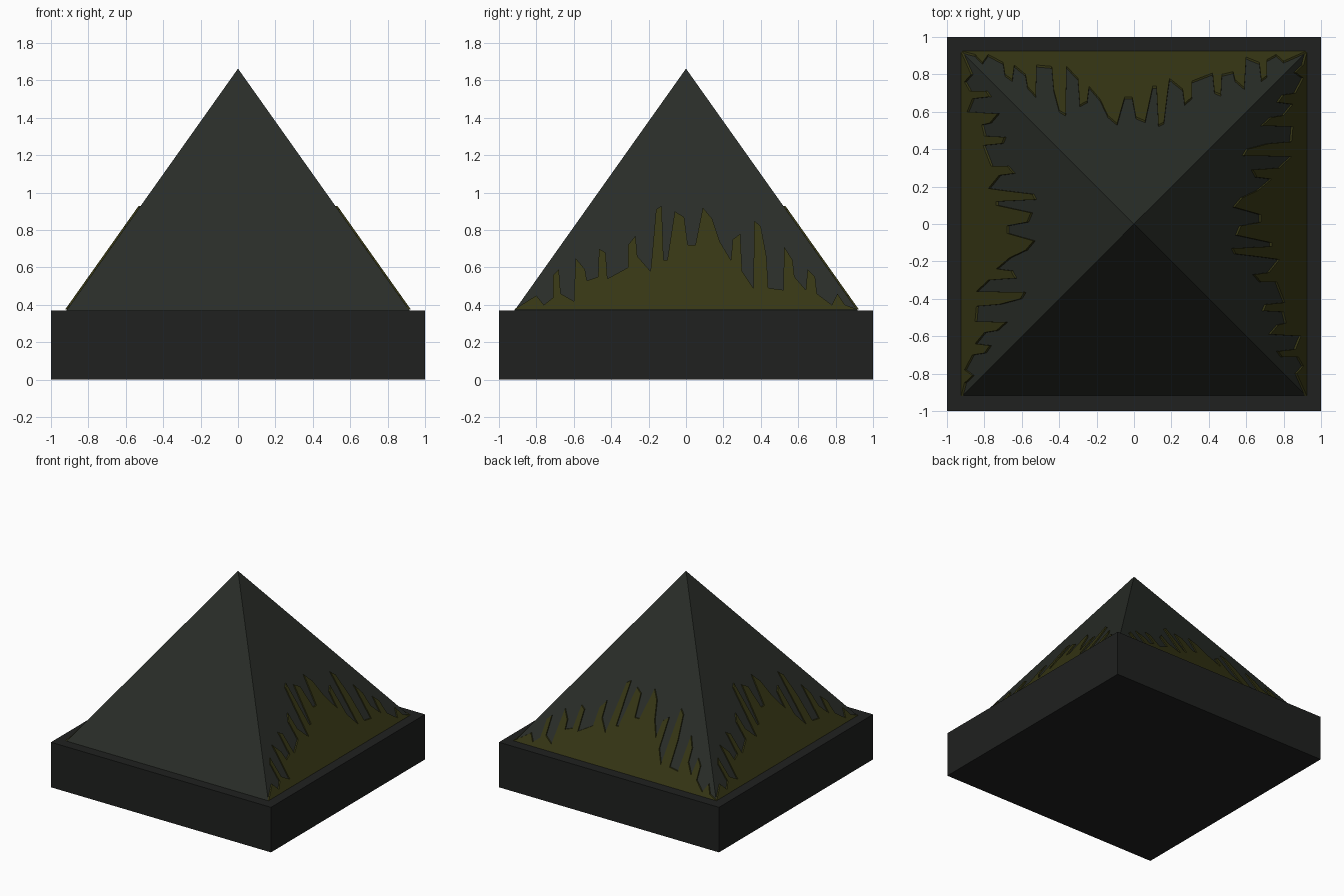
import bpy, bmesh, math
from mathutils import Matrix

if "Cube" in bpy.data.objects:
    bpy.data.objects.remove(bpy.data.objects["Cube"])

BASE_H, APEX, HALF = 0.37, 1.663, 0.917


def material(name, rgb):
    m = bpy.data.materials.new(name)
    m.diffuse_color = (*rgb, 1)
    m.use_nodes = True
    m.node_tree.nodes["Principled BSDF"].inputs["Base Color"].default_value = m.diffuse_color
    return m


def add_object(name, bm, mat):
    bmesh.ops.recalc_face_normals(bm, faces=bm.faces[:])
    mesh = bpy.data.meshes.new(name)
    bm.to_mesh(mesh)
    bm.free()
    mesh.materials.append(mat)
    obj = bpy.data.objects.new(name, mesh)
    bpy.context.collection.objects.link(obj)
    return obj


stone = material("dark_stone", (0.022, 0.026, 0.021))
plinth_mat = material("plinth_stone", (0.014, 0.015, 0.014))
moss_mat = material("moss", (0.036, 0.036, 0.007))

# Square plinth
bm = bmesh.new()
bmesh.ops.create_cube(bm, size=1, matrix=Matrix.Translation((0, 0, BASE_H / 2))
                      @ Matrix.Diagonal((2, 2, BASE_H, 1)))
add_object("plinth", bm, plinth_mat)

# Four-sided pyramid, open where it sits on the plinth
bm = bmesh.new()
base = [bm.verts.new((x * HALF, y * HALF, BASE_H))
        for x, y in ((-1, -1), (1, -1), (1, 1), (-1, 1))]
tip = bm.verts.new((0, 0, APEX))
for i in range(4):
    bm.faces.new((base[i], base[(i + 1) % 4], tip))
add_object("pyramid", bm, stone)

# Jagged moss outline: distance along the side, height
MOSS = [(-.92, .375), (-.80, .45), (-.76, .40), (-.71, .44), (-.71, .56), (-.68, .59),
        (-.67, .46), (-.60, .42), (-.59, .65), (-.54, .59), (-.53, .53), (-.47, .55),
        (-.465, .70), (-.43, .68), (-.42, .54), (-.31, .60), (-.31, .72), (-.27, .77),
        (-.26, .66), (-.19, .58), (-.18, .68), (-.16, .91), (-.13, .93), (-.12, .64),
        (-.10, .64), (-.06, .90), (-.01, .87), (.01, .72), (.05, .72), (.09, .92),
        (.14, .86), (.18, .74), (.24, .64), (.25, .75), (.29, .78), (.30, .58),
        (.36, .49), (.365, .85), (.40, .82), (.43, .66), (.44, .49), (.52, .48),
        (.525, .71), (.57, .64), (.58, .55), (.64, .48), (.65, .59), (.69, .55),
        (.70, .46), (.78, .40), (.81, .46), (.85, .40), (.92, .375)]


def add_moss(name, angle, lift=0.011):
    bm = bmesh.new()
    rings = []
    for offset in (lift, 0):
        rings.append([bm.verts.new((HALF * (APEX - z) / (APEX - BASE_H) + offset, y, z))
                      for y, z in MOSS])
    outer, inner = rings
    bm.faces.new(outer)
    for i in range(len(outer)):
        j = (i + 1) % len(outer)
        bm.faces.new((outer[i], outer[j], inner[j], inner[i]))
    bmesh.ops.triangulate(bm, faces=[f for f in bm.faces if len(f.verts) > 4])
    bmesh.ops.rotate(bm, verts=bm.verts[:], cent=(0, 0, 0),
                     matrix=Matrix.Rotation(angle, 3, 'Z'))
    obj = add_object(name, bm, moss_mat)
    # Open shell: make sure the front of the sheet faces outward
    big = max(obj.data.polygons, key=lambda p: p.area)
    if big.normal.z < 0:
        obj.data.flip_normals()


# Moss on the right, back and left sides
for i, side in enumerate(("right", "back", "left")):
    add_moss("moss_" + side, i * math.pi / 2)
